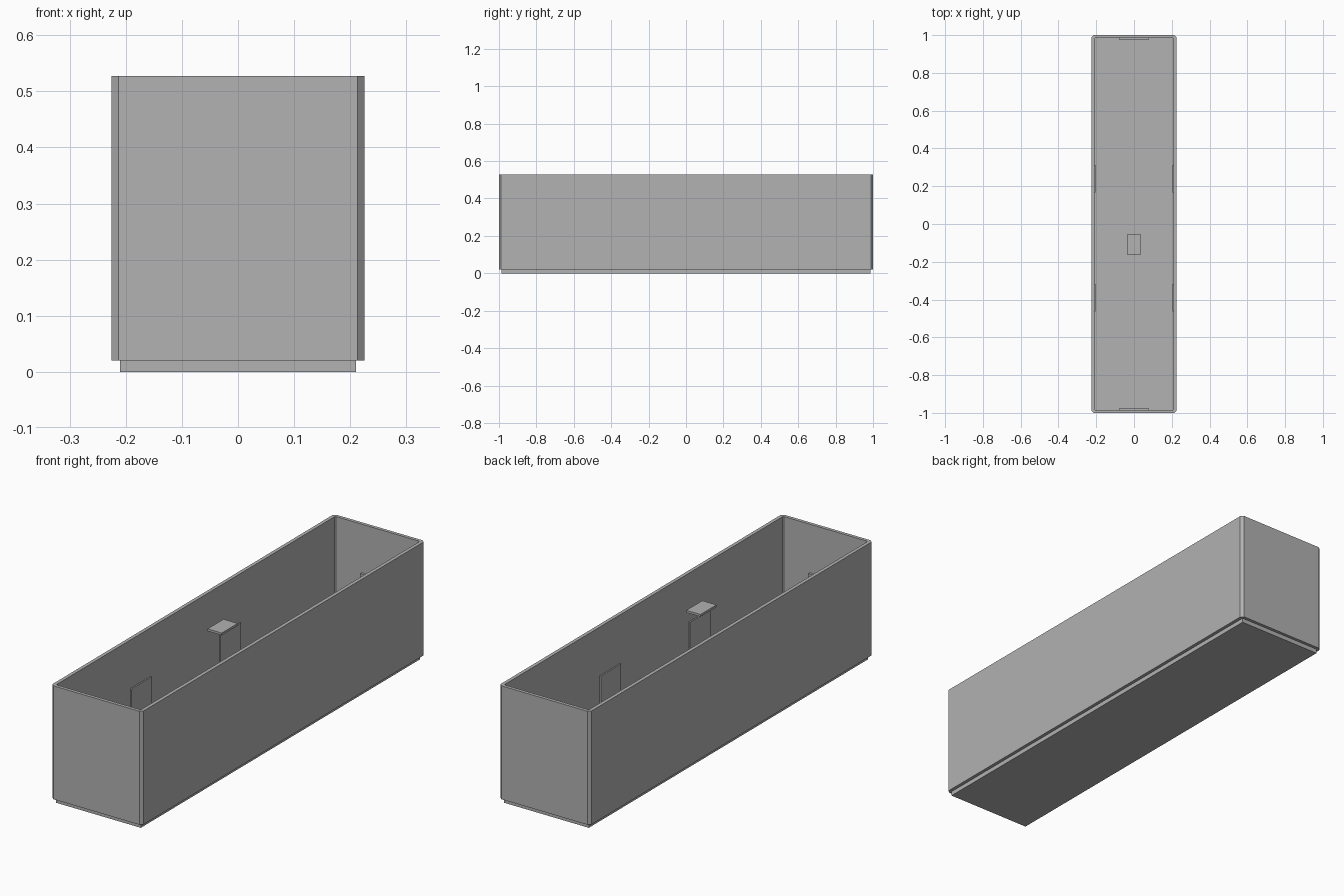
import bpy, bmesh

if "Cube" in bpy.data.objects:
    bpy.data.objects.remove(bpy.data.objects["Cube"])

grey = bpy.data.materials.new("mid grey")
grey.diffuse_color = (0.445, 0.445, 0.445, 1)
grey.use_nodes = True
grey.node_tree.nodes["Principled BSDF"].inputs["Base Color"].default_value = grey.diffuse_color


def finish(name, bm):
    bmesh.ops.recalc_face_normals(bm, faces=bm.faces)
    me = bpy.data.meshes.new(name)
    bm.to_mesh(me)
    bm.free()
    me.materials.append(grey)
    ob = bpy.data.objects.new(name, me)
    bpy.context.collection.objects.link(ob)
    return ob


def box(name, x0, x1, y0, y1, z0, z1):
    bm = bmesh.new()
    bmesh.ops.create_cube(bm, size=1)
    for v in bm.verts:
        v.co = ((x0 + x1) / 2 + v.co.x * (x1 - x0),
                (y0 + y1) / 2 + v.co.y * (y1 - y0),
                (z0 + z1) / 2 + v.co.z * (z1 - z0))
    return finish(name, bm)


def ring(bm, hx, hy, c, z):
    # rectangle with cut corners
    pts = [(hx, hy - c), (hx - c, hy), (c - hx, hy), (-hx, hy - c),
           (-hx, c - hy), (c - hx, -hy), (hx - c, -hy), (hx, c - hy)]
    return [bm.verts.new((x, y, z)) for x, y in pts]


# Open trough with chamfered corners, a flat rim and a floor
bm = bmesh.new()
rings = [ring(bm, 0.225, 1.0, 0.012, 0.02),
         ring(bm, 0.225, 1.0, 0.012, 0.527),
         ring(bm, 0.209, 0.985, 0.005, 0.527),
         ring(bm, 0.209, 0.985, 0.005, 0.03)]
for a, b in zip(rings, rings[1:]):
    for i in range(8):
        j = (i + 1) % 8
        bm.faces.new((a[i], a[j], b[j], b[i]))
bm.faces.new(rings[0])
bm.faces.new(rings[-1])
finish("trough_body", bm)

# Recessed foot
box("base_plinth", -0.21, 0.21, -0.986, 0.986, 0.0, 0.02)

# Thin plates standing against the long walls
for s, side in ((-1, "left"), (1, "right")):
    for yc, pos in ((0.24, "back"), (-0.39, "front")):
        x = sorted((s * 0.209, s * 0.203))
        box(f"{side}_{pos}_wall_plate", x[0], x[1], yc - 0.072, yc + 0.072, 0.03, 0.31)

# Thin plates standing against the end walls
for s, side in ((-1, "front"), (1, "back")):
    y = sorted((s * 0.985, s * 0.974))
    box(f"{side}_end_plate", -0.078, 0.078, y[0], y[1], 0.03, 0.31)

# Small raised cover plate near the middle
box("cover_plate", -0.035, 0.035, -0.165, -0.052, 0.5, 0.51)
